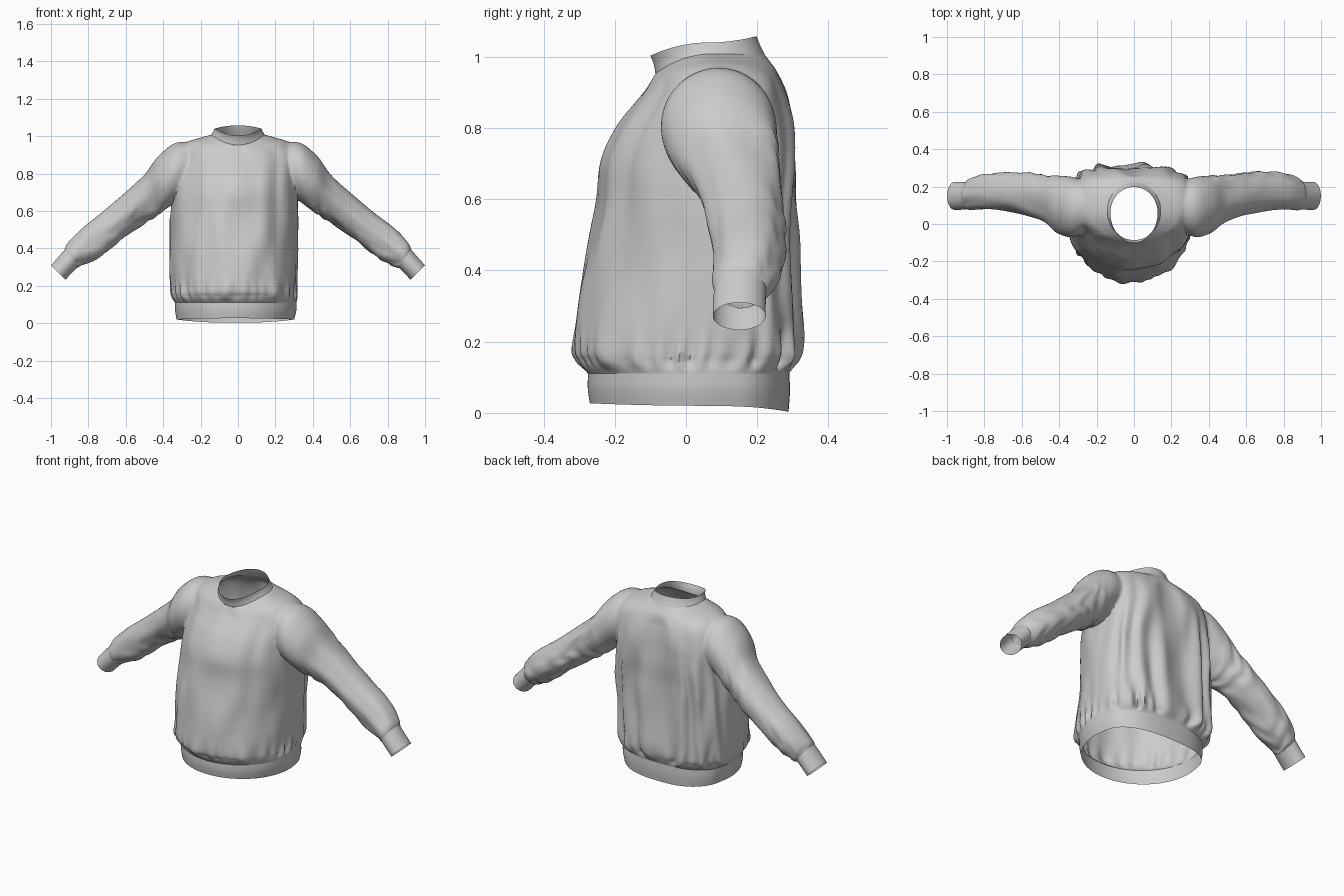
import bpy, bmesh, math
from mathutils import Vector, noise

if "Cube" in bpy.data.objects:
    bpy.data.objects.remove(bpy.data.objects["Cube"])

N_BODY, N_ARM = 160, 64


def sstep(a, b, x):
    t = max(0.0, min(1.0, (x - a) / (b - a)))
    return t * t * (3 - 2 * t)


def spline(rows, steps):
    """Catmull-Rom interpolation of number rows."""
    out = []
    for i in range(len(rows) - 1):
        p = [rows[max(0, min(len(rows) - 1, i + k))] for k in (-1, 0, 1, 2)]
        for s in range(steps):
            t = s / steps
            out.append([b + 0.5 * t * (c - a + t * (2 * a - 5 * b + 4 * c - d + t * (3 * (b - c) + d - a)))
                        for a, b, c, d in zip(*p)])
    return out + [list(rows[-1])]


def loft(name, rings, caps=False):
    """Skin a list of closed rings, optionally capping both ends."""
    bm = bmesh.new()
    vr = [[bm.verts.new(p) for p in r] for r in rings]
    n = len(vr[0])
    for a, b in zip(vr, vr[1:]):
        for i in range(n):
            j = (i + 1) % n
            bm.faces.new((a[i], a[j], b[j], b[i]))
    if caps:
        for r in (vr[0], vr[-1]):
            mid = bm.verts.new(sum((v.co for v in r), Vector()) / n)
            for i in range(n):
                bm.faces.new((r[i], r[(i + 1) % n], mid))
    bmesh.ops.recalc_face_normals(bm, faces=bm.faces)
    me = bpy.data.meshes.new(name)
    bm.to_mesh(me)
    bm.free()
    ob = bpy.data.objects.new(name, me)
    bpy.context.collection.objects.link(ob)
    return ob


def smooth(ob):
    bpy.ops.object.select_all(action='DESELECT')
    ob.select_set(True)
    bpy.context.view_layer.objects.active = ob
    bpy.ops.object.shade_smooth_by_angle(angle=math.radians(60))


def body_fold(a, z):
    """Outward cloth displacement: hem gathers, long back folds, soft dents."""
    c, s = math.cos(a), math.sin(a)
    win = sstep(0.11, 0.15, z) * (1 - sstep(0.90, 0.98, z))
    wob = noise.noise(Vector((c * 2, s * 2, z * 2)))
    size = 0.5 + noise.noise(Vector((c * 3, s * 3, 7)))
    gather = 0.014 * size * math.cos(30 * a + 4 * wob) * (1 - sstep(0.14, 0.27, z))
    back = 0.013 * max(s, 0) ** 0.7 * math.cos(16 * a + 1.5 * math.sin(4 * z) + 2 * wob) * (1 - sstep(0.6, 0.9, z))
    groove = -0.022 * math.exp(-((a - math.pi / 2) / 0.12) ** 2) * sstep(0.3, 0.6, z)
    soft = 0.014 * noise.noise(Vector((c * 3.5, s * 3.5, z * 4 + 3)))
    return win * (gather + back + groove + soft)


def body_ring(row, fold=True):
    zf, zs, zb, w, yf, yb, ym, cx, nb = row
    pts = []
    for i in range(N_BODY):
        a = 2 * math.pi * i / N_BODY
        c, s = math.cos(a), math.sin(a)
        e = 2 / (2 + (nb - 2) * sstep(0, 0.5, s))
        x = cx + w * math.copysign(abs(c) ** e, c)
        y = ym + (yb - ym if s > 0 else ym - yf) * math.copysign(abs(s) ** e, s)
        z = zs + ((zb if s > 0 else zf) - zs) * s * s
        d = body_fold(a, z) if fold else 0
        pts.append(Vector((x + c * d, y + s * d, z)))
    return pts


# Body profile: z front, z side, z back, half width, y front, y back, y mid, x centre, back squareness
BODY = [
    (.11, .11, .11, .325, -.275, .290, .05, -.012, 2.6),
    (.145, .145, .145, .338, -.305, .303, .05, -.02, 2.8),
    (.20, .20, .20, .343, -.318, .312, .06, -.022, 3),
    (.40, .40, .40, .346, -.290, .308, .07, -.024, 3),
    (.58, .58, .58, .344, -.255, .308, .08, -.018, 3),
    (.70, .70, .70, .334, -.238, .314, .08, -.01, 3),
    (.80, .80, .80, .330, -.192, .306, .09, -.005, 3),
    (.87, .88, .87, .325, -.142, .292, .10, 0, 2.8),
    (.905, .935, .92, .308, -.116, .276, .10, 0, 2.6),
    (.93, .972, .96, .265, -.101, .256, .09, 0, 2.3),
    (.945, .992, .985, .200, -.092, .237, .08, 0, 2),
    (.953, 1.008, 1.005, .143, -.086, .222, .07, 0, 2)]
body = loft("body", [body_ring(r) for r in spline(BODY, 7)], caps=True)

# Hem band
HEM = [BODY[0], (.07, .068, .062, .324, -.276, .292, .05, -.012, 2.6),
       (.027, .02, .003, .315, -.27, .288, .05, -.014, 2.6)]
smooth(loft("hem_band", [body_ring(r, False) for r in spline(HEM, 4)]))

# Collar
COLLAR = [BODY[-1], (.978, 1.025, 1.033, .132, -.090, .208, .065, 0, 2),
          (1.003, 1.04, 1.058, .126, -.1, .198, .06, 0, 2)]
smooth(loft("collar", [body_ring(r, False) for r in spline(COLLAR, 4)]))

# Sleeve profile: top x, top z, bottom x, bottom z, y centre, y half depth
ARM = [
    (.20, .95, .25, .70, .10, .12),
    (.325, .970, .325, .655, .09, .162),
    (.425, .892, .385, .607, .105, .155),
    (.50, .795, .44, .572, .135, .130),
    (.60, .700, .52, .525, .158, .115),
    (.72, .595, .63, .440, .172, .106),
    (.84, .503, .745, .352, .172, .098),
    (.907, .43, .835, .308, .160, .086),
    (.925, .395, .862, .295, .152, .073)]
CUFF = [ARM[-1], (.962, .352, .892, .265, .15, .074), (.999, .31, .922, .233, .15, .074)]


def arm_ring(row, side, u, fold=True):
    tx, tz, bx, bz, yc, hy = row
    top, bot = Vector((side * tx, 0, tz)), Vector((side * bx, 0, bz))
    mid, half = (top + bot) / 2 + Vector((0, yc, 0)), (top - bot) / 2
    pts = []
    for i in range(N_ARM):
        a = 2 * math.pi * i / N_ARM
        c, s = math.cos(a), math.sin(a)
        k = 1
        if fold:
            q = noise.noise(Vector((c * 1.5 + side * 5, s * 1.5, u * 5)))
            k += sstep(.15, .4, u) * (1 - sstep(.93, 1, u)) * (
                .10 * q + .035 * math.cos(u * 50 + 2.5 * s + 5 * q) * (0.5 - 0.5 * s + 0.3 * c))
        pts.append(mid + half * s * k + Vector((0, hy * c * k, 0)))
    return pts


# Sleeves joined to the body, cuffs as separate bands
cuff_planes = []
for side, word in ((1, "left"), (-1, "right")):
    rows = spline(ARM, 7)
    rings = [arm_ring(r, side, i / (len(rows) - 1)) for i, r in enumerate(rows)]
    sleeve = loft("sleeve_tool", rings, caps=True)
    end = rings[-1]
    axis = (end[0] - end[N_ARM // 2]).cross(end[N_ARM // 4] - end[3 * N_ARM // 4]).normalized()
    cuff_planes.append((end[0], axis, side))
    smooth(loft(word + "_cuff", [arm_ring(r, side, 1, False) for r in spline(CUFF, 4)]))
    mod = body.modifiers.new("join", 'BOOLEAN')
    mod.operation, mod.solver, mod.object = 'UNION', 'EXACT', sleeve
    bpy.context.view_layer.objects.active = body
    bpy.ops.object.modifier_apply(modifier=mod.name)
    bpy.data.objects.remove(sleeve)

# Open the neck, hem and wrists, then soften the armhole seams
bm = bmesh.new()
bm.from_mesh(body.data)


def is_cap(f):
    m = f.calc_center_median()
    if all(v.co.z < .1101 for v in f.verts):
        return True
    if m.z > .9 and (m.x / .143) ** 2 + ((m.y - .07) / .154) ** 2 < .97:
        return True
    return any(m.x * s > .8 and all(abs((v.co - p).dot(n)) < 2e-4 for v in f.verts)
               for p, n, s in cuff_planes)


bmesh.ops.delete(bm, geom=[f for f in bm.faces if is_cap(f)], context='FACES')
bmesh.ops.remove_doubles(bm, verts=bm.verts, dist=.0015)
seam = [v for v in bm.verts if .24 < abs(v.co.x) < .40 and v.co.z > .56]
for _ in range(6):
    bmesh.ops.smooth_vert(bm, verts=seam, factor=.5, use_axis_x=True, use_axis_y=True, use_axis_z=True)
bmesh.ops.recalc_face_normals(bm, faces=bm.faces)
bm.to_mesh(body.data)
bm.free()
body.name = "body_with_sleeves"
smooth(body)
